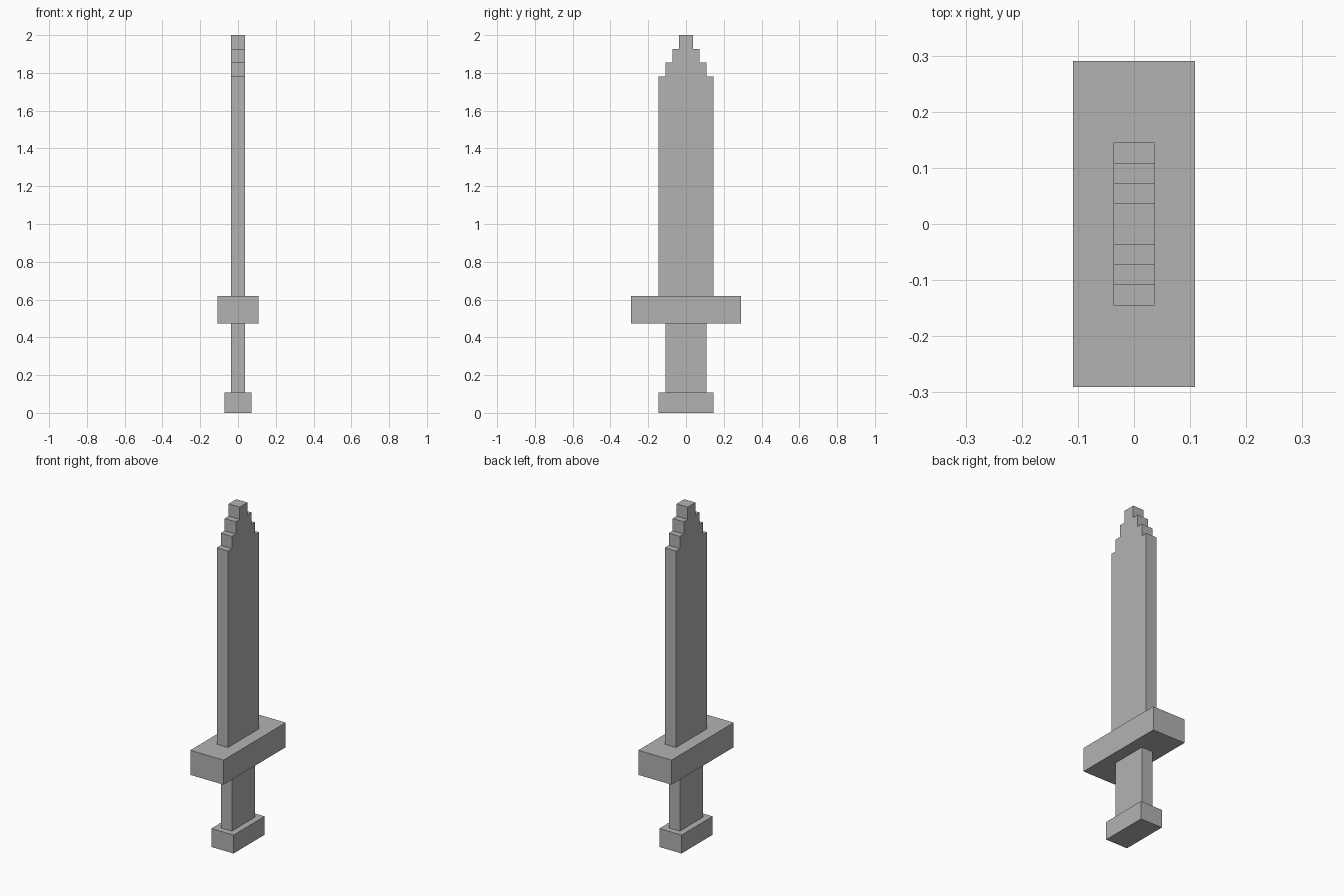
import bpy
import bmesh

if "Cube" in bpy.data.objects:
    bpy.data.objects.remove(bpy.data.objects["Cube"])

U = 2 / 55  # one block unit; the sword is 55 units tall

grey = bpy.data.materials.new("plain grey")
grey.diffuse_color = (0.448, 0.448, 0.448, 1)
grey.use_nodes = True
grey.node_tree.nodes["Principled BSDF"].inputs["Base Color"].default_value = grey.diffuse_color


def stepped_part(name, half_x, steps, z0):
    """Extrude a mirrored stepped profile; steps are (half width, top height) in units."""
    right, z = [], z0
    for half_y, top in steps:
        right += [(half_y, z), (half_y, top)]
        z = top
    profile = right + [(-y, z) for y, z in reversed(right)]
    bm = bmesh.new()
    face = bm.faces.new([bm.verts.new((-half_x * U, y * U, z * U)) for y, z in profile])
    ext = bmesh.ops.extrude_face_region(bm, geom=[face])
    verts = [g for g in ext["geom"] if isinstance(g, bmesh.types.BMVert)]
    bmesh.ops.translate(bm, verts=verts, vec=(2 * half_x * U, 0, 0))
    bmesh.ops.recalc_face_normals(bm, faces=bm.faces[:])
    mesh = bpy.data.meshes.new(name)
    bm.to_mesh(mesh)
    bm.free()
    mesh.materials.append(grey)
    obj = bpy.data.objects.new(name, mesh)
    bpy.context.collection.objects.link(obj)
    return obj


# Handle end, grip and cross guard are plain blocks
stepped_part("pommel", 2, [(4, 3)], 0)
stepped_part("grip", 1, [(3, 13)], 3)
stepped_part("cross_guard", 3, [(8, 17)], 13)
# Blade narrows to its tip in block steps
stepped_part("blade", 1, [(4, 49), (3, 51), (2, 53), (1, 55)], 17)
